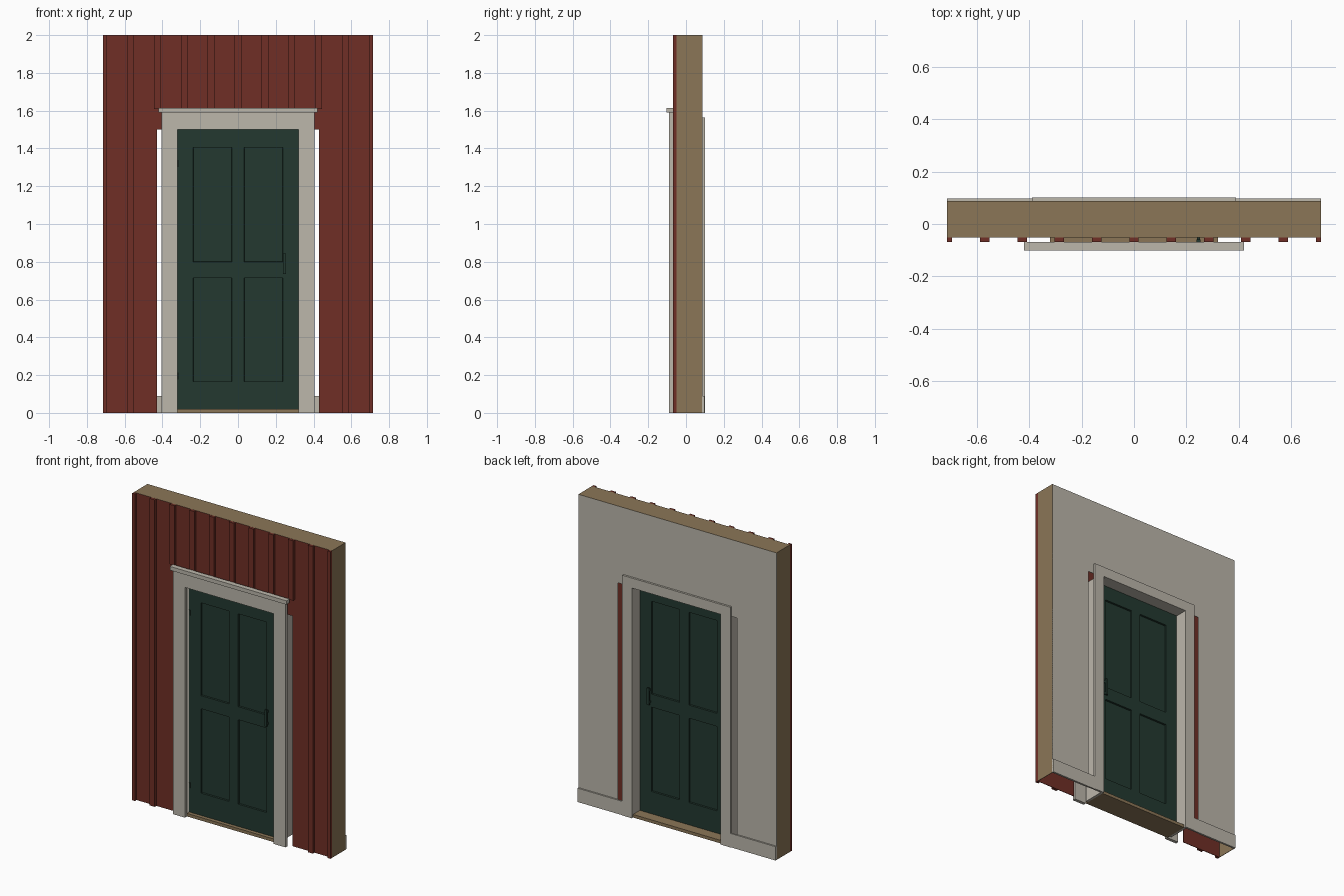
import bpy, bmesh
from mathutils import Vector

cube = bpy.data.objects.get("Cube")
if cube:
    bpy.data.objects.remove(cube, do_unlink=True)


def material(name, rgb):
    m = bpy.data.materials.new(name)
    m.use_nodes = True
    lin = [((c / 255 + 0.055) / 1.055) ** 2.4 for c in rgb] + [1.0]
    m.diffuse_color = lin
    m.node_tree.nodes["Principled BSDF"].inputs["Base Color"].default_value = lin
    return m


RED = material("barn red", (112, 47, 38))
PALE = material("pale trim", (188, 183, 171))
GREEN = material("dark green", (35, 57, 48))
WOOD = material("raw wood", (139, 118, 87))


def finish(name, bm, mat):
    bmesh.ops.recalc_face_normals(bm, faces=bm.faces)
    mesh = bpy.data.meshes.new(name)
    bm.to_mesh(mesh)
    bm.free()
    mesh.materials.append(mat)
    ob = bpy.data.objects.new(name, mesh)
    bpy.context.collection.objects.link(ob)
    return ob


def add_box(bm, x, y, z):
    verts = bmesh.ops.create_cube(bm, size=1)["verts"]
    for v in verts:
        v.co = Vector([(r[0] + r[1]) / 2 + c * (r[1] - r[0])
                       for r, c in zip((x, y, z), v.co)])


def box(name, mat, x, y, z):
    bm = bmesh.new()
    add_box(bm, x, y, z)
    return finish(name, bm, mat)


def arch(name, mat, outer, inner, top, inner_top, y):
    """Upside-down U in the x-z plane, given depth along y."""
    bm = bmesh.new()
    half = [(inner, inner_top), (inner, 0), (outer, 0), (outer, top)]
    outline = half + [(-a, b) for a, b in reversed(half)]
    face = bm.faces.new([bm.verts.new((a, y[0], b)) for a, b in outline])
    new = bmesh.ops.extrude_face_region(bm, geom=[face])["geom"]
    for v in new:
        if isinstance(v, bmesh.types.BMVert):
            v.co.y = y[1]
    return finish(name, bm, mat)


W, H = 0.714, 2.0          # half width and height of the wall
DOOR, HEAD = 0.32, 1.5     # half width of the door and its head height
GAP = 0.43                 # half width of the rough opening
FRONT, BACK = -0.052, 0.088

# Hollow wall: cladding, plaster, end caps and top cap
arch("cladding", RED, W, GAP, H, HEAD, (FRONT, FRONT + 0.003))
arch("plaster", PALE, W, GAP, H, HEAD, (BACK - 0.003, BACK))
for side, label in ((-1, "right"), (1, "left")):
    box(label + "_wall_end", WOOD, sorted((side * W, side * (W - 0.003))),
        (FRONT + 0.001, BACK - 0.001), (0, H))
box("wall_top", WOOD, (-W, W), (FRONT, BACK), (H - 0.003, H + 0.0005))

# Vertical battens, stopping above the doorway
bm = bmesh.new()
for i in range(-5, 6):
    x = i * 0.1425
    bottom = 1.61 if abs(i) <= 3 else 0
    add_box(bm, (max(x - 0.018, -W), min(x + 0.018, W)),
            (-0.069, FRONT), (bottom, H))
finish("battens", bm, RED)

# Casings, cap, jamb and threshold
arch("front_casing", PALE, 0.405, DOOR, 1.59, HEAD, (-0.09, -0.069))
box("casing_cap", PALE, (-0.42, 0.42), (-0.102, -0.069), (1.59, 1.615))
arch("back_casing", PALE, 0.39, DOOR, 1.565, HEAD, (BACK, 0.101))
arch("jamb", PALE, DOOR + 0.015, DOOR, HEAD + 0.015, HEAD, (-0.05, BACK))
box("threshold", WOOD, (-DOOR, DOOR), (-0.069, BACK), (0, 0.02))

# Baseboards
for side, label in ((-1, "right"), (1, "left")):
    box(label + "_baseboard", PALE, sorted((side * 0.39, side * W)),
        (BACK, 0.098), (0, 0.09))

# Door with four sunk panels on both faces
D0, D1 = -0.045, 0.018
bm = bmesh.new()
add_box(bm, (-DOOR, DOOR), (D0, D1), (0.02, HEAD))
xs, zs = (-0.237, -0.033, 0.033, 0.237), (0.165, 0.715, 0.80, 1.405)
for axis, cuts in (((1, 0, 0), xs), ((0, 0, 1), zs)):
    for c in cuts:
        bmesh.ops.bisect_plane(bm, geom=bm.verts[:] + bm.edges[:] + bm.faces[:],
                               plane_co=Vector(axis) * c, plane_no=axis)
bmesh.ops.recalc_face_normals(bm, faces=bm.faces)
panels = []
for f in bm.faces:
    c = f.calc_center_median()
    in_x = xs[0] < c.x < xs[1] or xs[2] < c.x < xs[3]
    in_z = zs[0] < c.z < zs[1] or zs[2] < c.z < zs[3]
    if abs(f.normal.y) > 0.9 and in_x and in_z:
        panels.append(f)
bmesh.ops.inset_individual(bm, faces=panels, thickness=0.001, depth=-0.012)
bmesh.ops.dissolve_limit(bm, angle_limit=0.01, verts=bm.verts, edges=bm.edges)
finish("door", bm, GREEN)

# Pull handles on both faces
for label, face, out in (("front", D0, -1), ("back", D1, 1)):
    bm = bmesh.new()
    add_box(bm, (0.238, 0.254), sorted((face + out * 0.014, face + out * 0.024)),
            (0.735, 0.845))
    for z in (0.745, 0.823):
        add_box(bm, (0.24, 0.252), sorted((face, face + out * 0.014)), (z, z + 0.012))
    finish(label + "_handle", bm, GREEN)

# Hinge knuckles
for label, z in (("lower", 0.195), ("upper", 1.32)):
    bm = bmesh.new()
    ring = bmesh.ops.create_cone(bm, cap_ends=True, segments=8, radius1=0.005,
                                 radius2=0.005, depth=0.035)["verts"]
    bmesh.ops.translate(bm, verts=ring, vec=(-DOOR + 0.003, D0, z))
    finish(label + "_hinge", bm, GREEN)
